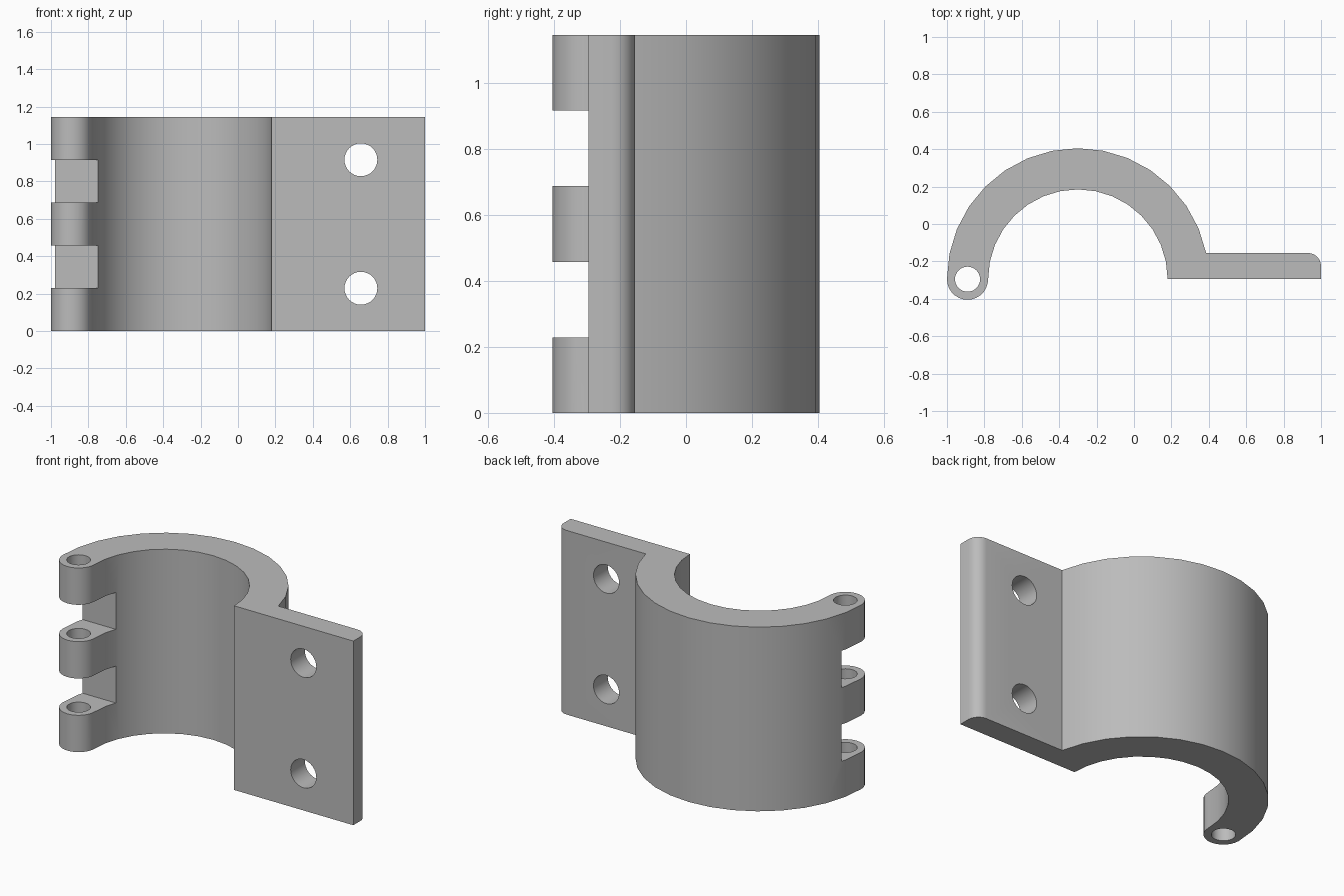
import bpy, bmesh
from math import radians, sin, cos, pi
from mathutils import Matrix, Vector

if "Cube" in bpy.data.objects:
    bpy.data.objects.remove(bpy.data.objects["Cube"], do_unlink=True)

HEIGHT = 1.145
STEP = HEIGHT / 5          # knuckle height
BASE_Y = -0.295            # split plane of the clamp
FLANGE_TOP = -0.155
PIN_X = -0.89

grey = bpy.data.materials.new("plain grey")
grey.use_nodes = True
colour = (0.5, 0.5, 0.5, 1)
grey.diffuse_color = colour
grey.node_tree.nodes["Principled BSDF"].inputs["Base Color"].default_value = colour


def arc(cx, cy, r, start, end, n):
    angles = [radians(start + (end - start) * i / n) for i in range(n + 1)]
    return [(cx + r * cos(a), cy + r * sin(a)) for a in angles]


def make_object(name, bm):
    bmesh.ops.recalc_face_normals(bm, faces=bm.faces)
    mesh = bpy.data.meshes.new(name)
    bm.to_mesh(mesh)
    bm.free()
    mesh.materials.append(grey)
    obj = bpy.data.objects.new(name, mesh)
    bpy.context.collection.objects.link(obj)
    return obj


def cylinder(name, radius, depth, centre, turn=0, sides=32):
    bm = bmesh.new()
    matrix = Matrix.Translation(centre) @ Matrix.Rotation(turn, 4, 'X')
    bmesh.ops.create_cone(bm, cap_ends=True, segments=sides, radius1=radius,
                          radius2=radius, depth=depth, matrix=matrix)
    return make_object(name, bm)


def box(name, size, centre):
    bm = bmesh.new()
    matrix = Matrix.Translation(centre) @ Matrix.Diagonal(Vector(size).to_4d())
    bmesh.ops.create_cube(bm, size=1, matrix=matrix)
    return make_object(name, bm)


# Clamp outline: half ring, rounded hinge end and bolt flange
outline = arc(-0.3, BASE_Y, 0.7, 11.54, 180, 15)
outline += arc(PIN_X, BASE_Y, 0.11, 180, 360, 14)[1:]
outline += arc(-0.3, BASE_Y, 0.48, 180, 0, 16)[1:]
outline += [(1, BASE_Y)]
outline += arc(0.93, FLANGE_TOP - 0.07, 0.07, 0, 90, 6)

bm = bmesh.new()
face = bm.faces.new([bm.verts.new((x, y, 0)) for x, y in outline])
extruded = bmesh.ops.extrude_face_region(bm, geom=[face])
top = [v for v in extruded["geom"] if isinstance(v, bmesh.types.BMVert)]
bmesh.ops.translate(bm, verts=top, vec=(0, 0, HEIGHT))
clamp = make_object("hinged_clamp_half", bm)

# Pin bore, knuckle gaps and bolt holes
cutters = [cylinder("pin_bore_cutter", 0.067, 2, (PIN_X, BASE_Y, HEIGHT / 2))]
for level in (1.5, 3.5):
    cutters.append(box("knuckle_gap_cutter", (0.6, 0.6, STEP),
                       (PIN_X, -0.43, level * STEP)))
for level in (1, 4):
    cutters.append(cylinder("bolt_hole_cutter", 0.088, 0.6,
                            (0.657, -0.225, level * STEP), pi / 2))
for cutter in cutters:
    cutter.hide_render = True
    cut = clamp.modifiers.new(cutter.name, 'BOOLEAN')
    cut.operation = 'DIFFERENCE'
    cut.solver = 'EXACT'
    cut.object = cutter

# Bake the cuts, then drop the cutters
depsgraph = bpy.context.evaluated_depsgraph_get()
clamp_mesh = bpy.data.meshes.new_from_object(clamp.evaluated_get(depsgraph))
clamp.modifiers.clear()
clamp.data = clamp_mesh
clamp_mesh.materials.clear()
clamp_mesh.materials.append(grey)
for polygon in clamp_mesh.polygons:
    polygon.material_index = 0
for cutter in cutters:
    bpy.data.objects.remove(cutter, do_unlink=True)

# Smooth curved walls with crisp rims
bpy.ops.object.select_all(action='DESELECT')
clamp.select_set(True)
bpy.context.view_layer.objects.active = clamp
bpy.ops.object.shade_smooth_by_angle(angle=radians(30))
